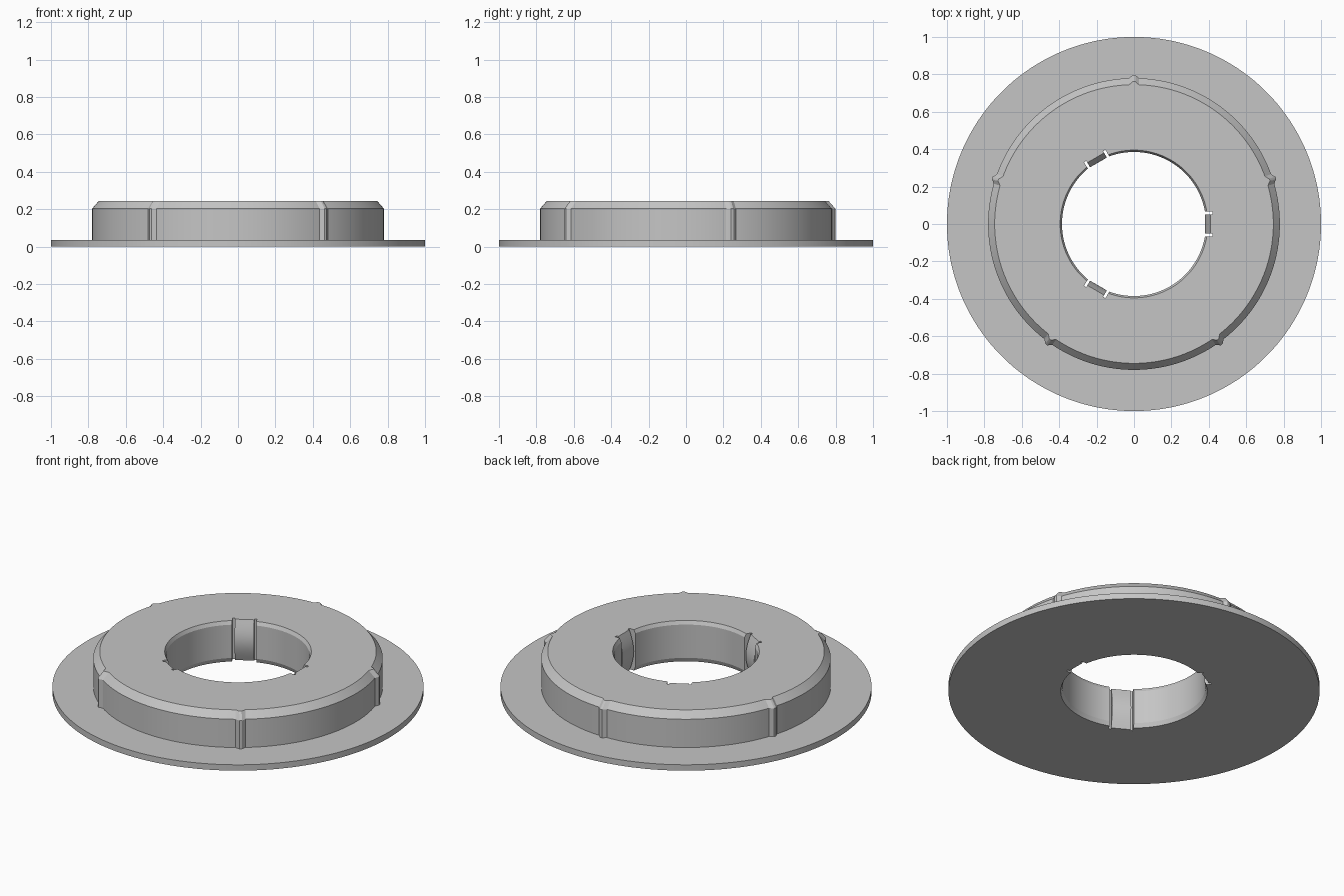
import bpy, bmesh, math
from mathutils import Matrix

if "Cube" in bpy.data.objects:
    bpy.data.objects.remove(bpy.data.objects["Cube"])

grey = bpy.data.materials.new("light grey")
grey.diffuse_color = (0.56, 0.56, 0.56, 1)
grey.use_nodes = True
grey.node_tree.nodes["Principled BSDF"].inputs["Base Color"].default_value = grey.diffuse_color

HOLE, TOP = 0.385, 0.243
RIBS = [18, 90, 162, 234, 306]
CLIPS = [0, 120, 240]


def make(name, bm):
    bmesh.ops.recalc_face_normals(bm, faces=bm.faces)
    mesh = bpy.data.meshes.new(name)
    bm.to_mesh(mesh)
    bm.free()
    obj = bpy.data.objects.new(name, mesh)
    bpy.context.collection.objects.link(obj)
    mesh.materials.append(grey)
    return obj


def prism(bm, profile, y0, y1, angle):
    """Extrude an x-z profile along y, then turn it around z."""
    rot = Matrix.Rotation(math.radians(angle), 4, 'Z')
    face = bm.faces.new([bm.verts.new(rot @ Matrix.Translation((x, y0, z)).translation)
                         for x, z in profile])
    ext = bmesh.ops.extrude_face_region(bm, geom=[face])
    verts = [g for g in ext["geom"] if isinstance(g, bmesh.types.BMVert)]
    shift = rot.to_3x3() @ Matrix.Translation((0, y1 - y0, 0)).translation
    bmesh.ops.translate(bm, verts=verts, vec=shift)


# Flanged hub: (radius, height, rib share) revolved with narrow ribs on the wall
section = [(HOLE, 0.025, 0), (HOLE + 0.01, 0, 0), (1, 0, 0), (1, 0.035, 0),
           (0.78, 0.035, 1), (0.78, 0.203, 1), (0.745, TOP, 1),
           (HOLE + 0.01, TOP, 0), (HOLE, TOP - 0.02, 0)]
bump = {a: 0.0 for a in range(0, 360, 2)}
for r in RIBS:
    for d, h in ((-1.4, 0.006), (-0.5, 0.017), (0, 0.018), (0.5, 0.017), (1.4, 0.006)):
        bump[r + d] = h
angles = sorted(bump)
bm = bmesh.new()
rings = []
for a in angles:
    c, s = math.cos(math.radians(a)), math.sin(math.radians(a))
    rings.append([bm.verts.new(((r + k * bump[a]) * c, (r + k * bump[a]) * s, z))
                  for r, z, k in section])
n = len(section)
for i, ring in enumerate(rings):
    nxt = rings[(i + 1) % len(rings)]
    for j in range(n):
        k = (j + 1) % n
        bm.faces.new((ring[j], nxt[j], nxt[k], ring[k]))
hub = make("flanged_hub", bm)

# Pockets in the bore for the clips
bm = bmesh.new()
for a in CLIPS:
    prism(bm, [(0.3, -0.1), (0.42, -0.1), (0.42, 0.4), (0.3, 0.4)], -0.066, 0.066, a)
cutter = make("pocket_cutter", bm)
cutter.hide_render = True
mod = hub.modifiers.new("pockets", 'BOOLEAN')
mod.operation, mod.solver, mod.object = 'DIFFERENCE', 'EXACT', cutter
bpy.context.view_layer.objects.active = hub
hub.select_set(True)
bpy.ops.object.modifier_apply(modifier=mod.name)
bpy.data.objects.remove(cutter)

# Bulging clips, separated from the bore by a slit on each side
bm = bmesh.new()
steps = 14
arc = [(0.409 - 0.029 * math.sin(math.pi * i / steps), TOP * i / steps)
       for i in range(steps + 1)]
for a in CLIPS:
    prism(bm, arc + [(0.421, TOP), (0.421, 0)], -0.052, 0.052, a)
clips = make("bore_clips", bm)

# Smooth curved walls, sharp edges
for obj in (hub, clips):
    bpy.ops.object.select_all(action='DESELECT')
    obj.select_set(True)
    bpy.context.view_layer.objects.active = obj
    bpy.ops.object.shade_smooth_by_angle(angle=math.radians(20))
